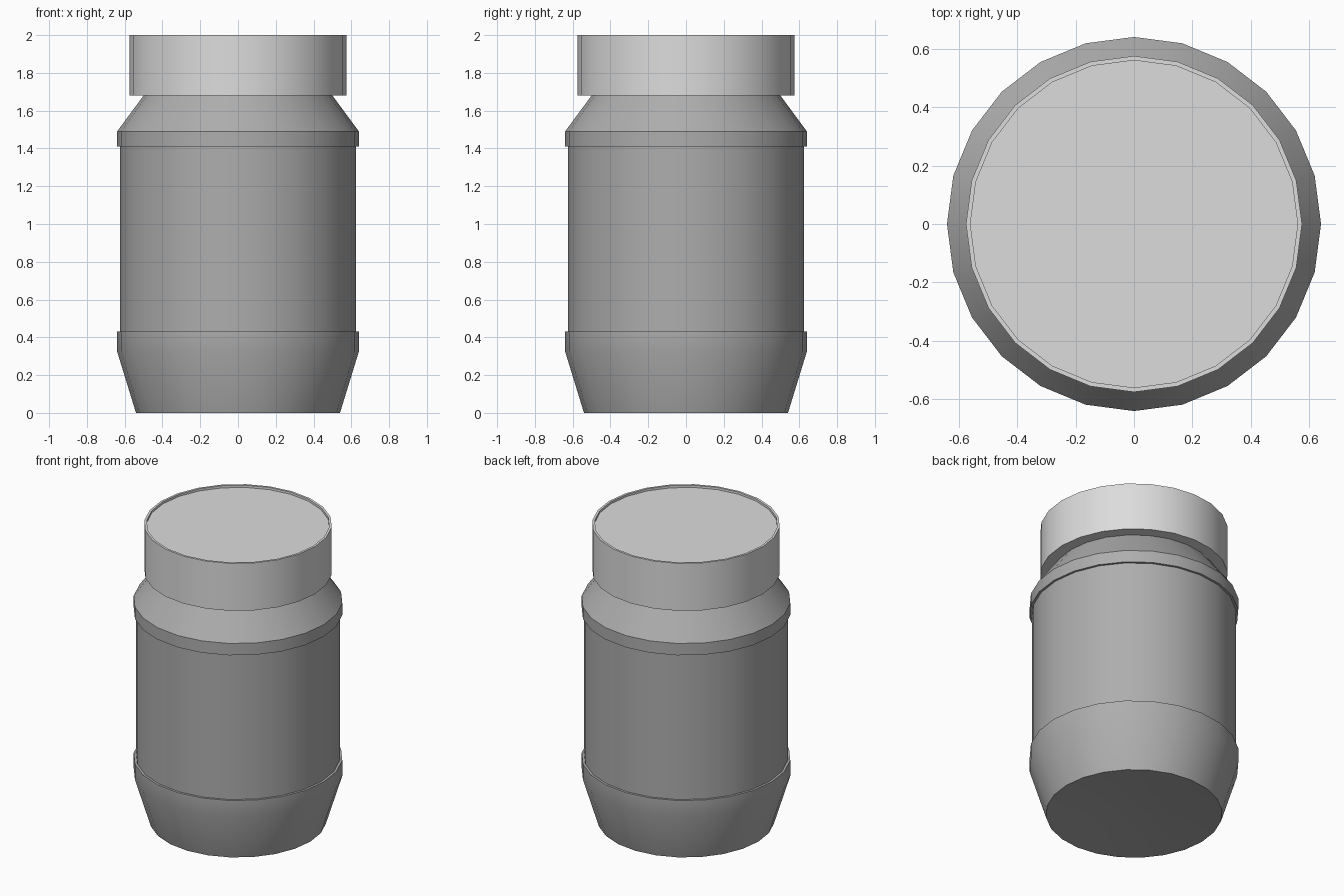
import bpy, bmesh, math

cube = bpy.data.objects.get("Cube")
if cube:
    bpy.data.objects.remove(cube, do_unlink=True)

SIDES = 24


def material(name, grey):
    mat = bpy.data.materials.new(name)
    mat.use_nodes = True
    colour = (grey, grey, grey, 1.0)
    mat.diffuse_color = colour
    mat.node_tree.nodes["Principled BSDF"].inputs["Base Color"].default_value = colour
    return mat


def lathe(name, profile, mat):
    """Spin an (r, z) profile that starts and ends on the axis into a closed solid."""
    bm = bmesh.new()
    verts = [bm.verts.new((r, 0, z)) for r, z in profile]
    edges = [bm.edges.new(pair) for pair in zip(verts, verts[1:])]
    bmesh.ops.spin(bm, geom=verts + edges, cent=(0, 0, 0), axis=(0, 0, 1),
                   angle=math.tau, steps=SIDES, use_merge=True)
    bmesh.ops.remove_doubles(bm, verts=bm.verts[:], dist=1e-4)
    bmesh.ops.recalc_face_normals(bm, faces=bm.faces[:])
    for face in bm.faces:
        face.smooth = True
    mesh = bpy.data.meshes.new(name)
    bm.to_mesh(mesh)
    bm.free()
    mesh.set_sharp_from_angle(angle=math.radians(30))
    mesh.materials.append(mat)
    obj = bpy.data.objects.new(name, mesh)
    bpy.context.collection.objects.link(obj)
    return obj


body_grey = material("medium grey", 0.42)
lid_grey = material("light grey", 0.72)

# Jar: hollowed underside, tapered foot, recessed wall, raised band, shoulder, neck
lathe("jar_body", [
    (0, 0.03), (0.27, 0.022), (0.54, 0),
    (0.64, 0.325), (0.64, 0.43),
    (0.625, 0.43), (0.625, 1.41),
    (0.64, 1.41), (0.64, 1.49),
    (0.50, 1.68), (0.50, 1.75), (0, 1.75),
], body_grey)

# Lid: plain drum with a thin rim around a slightly sunken top
lathe("lid", [
    (0, 1.68), (0.575, 1.68), (0.575, 2.0),
    (0.56, 2.0), (0.56, 1.985), (0, 1.985),
], lid_grey)
